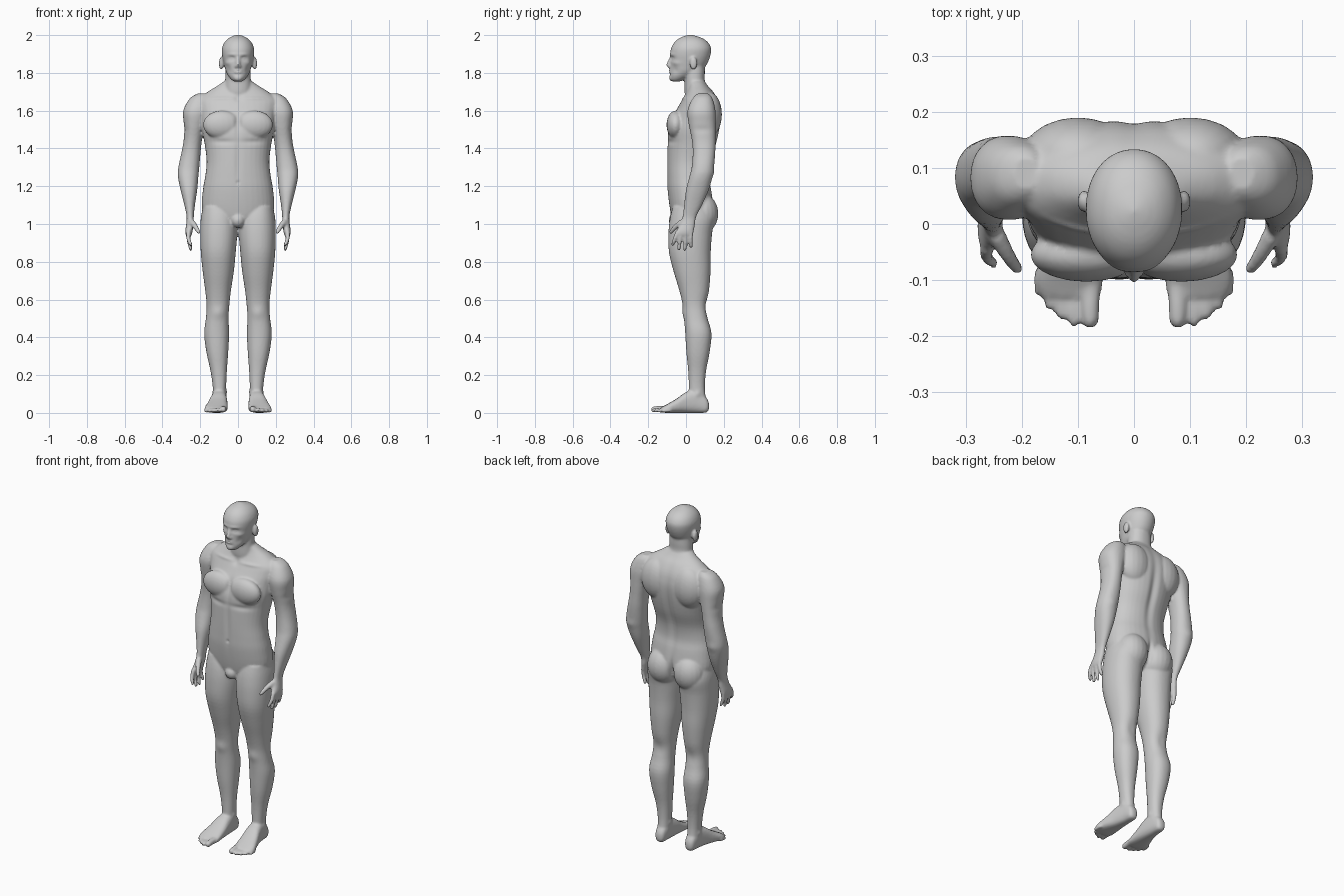
import bpy, bmesh, math
from mathutils import Vector

verts, faces = [], []


def skin_rings(rings):
    """Closed tube through equal rings of points"""
    base, n = len(verts), len(rings[0])
    for ring in rings:
        verts.extend(ring)
    for i in range(len(rings) - 1):
        a, b = base + i * n, base + (i + 1) * n
        for k in range(n):
            j = (k + 1) % n
            faces.append((a + k, a + j, b + j, b + k))
    last = base + (len(rings) - 1) * n
    faces.append(tuple(range(base + n - 1, base - 1, -1)))
    faces.append(tuple(range(last, last + n)))


def catmull(rows, steps):
    out = []
    for i in range(len(rows) - 1):
        p0, p1, p2 = rows[max(i - 1, 0)], rows[i], rows[i + 1]
        p3 = rows[min(i + 2, len(rows) - 1)]
        for s in range(steps):
            t = s / steps
            out.append([0.5 * (2 * b + (c - a) * t + (2 * a - 5 * b + 4 * c - d) * t * t
                               + (3 * b - a - 3 * c + d) * t ** 3)
                        for a, b, c, d in zip(p0, p1, p2, p3)])
    out.append(list(rows[-1]))
    return out


def loft(rows, axis='z', power=2.2, mirror=True, n=36):
    """rows: (position on axis, x low, x high, other low, other high)"""
    for side in ((1, -1) if mirror else (1,)):
        rings = []
        for t, x0, x1, b0, b1 in catmull(rows, 4):
            ring = []
            for k in range(n):
                a = 2 * math.pi * k / n
                c, s = math.cos(a), math.sin(a)
                c = math.copysign(abs(c) ** (2 / power), c)
                s = math.copysign(abs(s) ** (2 / power), s)
                x = side * ((x0 + x1) / 2 + (x1 - x0) / 2 * c)
                b = (b0 + b1) / 2 + (b1 - b0) / 2 * s
                ring.append((x, b, t) if axis == 'z' else (x, t, b))
            rings.append(ring)
        skin_rings(rings)


def blob(c, r):
    lat = [math.pi * (i + .3) / 12.6 for i in range(13)]
    rows = [(c[2] - r[2] * math.cos(a), c[0] - r[0] * math.sin(a), c[0] + r[0] * math.sin(a),
             c[1] - r[1] * math.sin(a), c[1] + r[1] * math.sin(a)) for a in lat]
    loft(rows, power=2, mirror=c[0] != 0, n=20)


def digit(path, r0, r1, n=12):
    """Finger or toe: round tapered tube with a domed tip"""
    for side in ((1, -1) if path[0][0] else (1,)):
        pts = [Vector((side * x, y, z)) for x, y, z in catmull(path, 4)]
        end = (pts[-1] - pts[-2]).normalized()
        tip, count = pts[-1], len(pts)
        radii = [r0 + (r1 - r0) * i / (count - 1) for i in range(count)]
        for a in (.5, .95, 1.35):
            pts.append(tip + end * r1 * math.sin(a))
            radii.append(r1 * math.cos(a))
        rings = []
        for i, (p, r) in enumerate(zip(pts, radii)):
            d = pts[min(i + 1, len(pts) - 1)] - pts[max(i - 1, 0)]
            u = d.cross(Vector((1, 0, 0))).normalized()
            w = d.cross(u).normalized()
            rings.append([tuple(p + u * (r * math.cos(2 * math.pi * k / n))
                                + w * (r * math.sin(2 * math.pi * k / n))) for k in range(n)])
        skin_rings(rings)


# torso: z, half width, front, back
torso = [(0.985, .07, -.04, .08), (1.02, .15, -.07, .125), (1.08, .19, -.085, .145),
         (1.18, .186, -.098, .135), (1.25, .174, -.1, .122), (1.33, .166, -.1, .13),
         (1.42, .176, -.098, .16), (1.5, .192, -.095, .178), (1.57, .2, -.07, .185),
         (1.62, .212, -.042, .18), (1.66, .21, -.02, .168), (1.70, .16, .002, .145),
         (1.73, .112, .012, .118), (1.755, .075, .01, .1)]
loft([(z, -w, w, f, b) for z, w, f, b in torso], mirror=False)
blob((.085, -.055, 1.525), (.1, .048, .075))     # chest muscles
blob((.085, .085, 1.055), (.092, .086, .105))    # buttocks
blob((.1, .12, 1.58), (.1, .07, .12))            # shoulder blades
blob((0, -.05, 1.02), (.04, .042, .04))          # groin

# neck
loft([(1.64, -.075, .075, .0, .12), (1.70, -.075, .075, -.008, .115),
      (1.76, -.068, .068, -.008, .1), (1.80, -.066, .066, -.01, .1),
      (1.85, -.062, .062, -.01, .1)], mirror=False)

# head
head = [(1.755, .022, -.075, -.03), (1.765, .036, -.083, -.005), (1.785, .052, -.086, .04),
        (1.81, .065, -.084, .08), (1.84, .073, -.083, .107), (1.87, .08, -.083, .122),
        (1.9, .085, -.084, .131), (1.93, .085, -.079, .133), (1.96, .073, -.063, .118),
        (1.982, .052, -.038, .09), (1.995, .028, -.008, .055), (2.002, .006, .018, .03)]
loft([(z, -w, w, f, b) for z, w, f, b in head], power=2.1, mirror=False)
digit([(0, -.078, 1.885), (0, -.087, 1.86), (0, -.094, 1.842)], .008, .011)   # nose
blob((.011, -.086, 1.834), (.009, .009, .008))
blob((0, -.08, 1.808), (.024, .012, .012))       # lips
blob((0, -.076, 1.773), (.024, .014, .016))      # chin
blob((.089, .04, 1.85), (.012, .02, .034))       # ears

# arms
loft([(1.69, .17, .215, .06, .12), (1.665, .15, .255, .035, .14), (1.60, .15, .29, .008, .156),
      (1.53, .172, .287, .014, .157), (1.45, .19, .287, .03, .156), (1.38, .198, .299, .036, .155),
      (1.30, .205, .316, .03, .148), (1.25, .21, .318, .018, .14), (1.18, .216, .304, 0, .12),
      (1.10, .228, .284, -.01, .085), (1.04, .234, .272, -.018, .055),
      (1.0, .234, .274, -.032, .048), (.965, .24, .279, -.05, .042),
      (.94, .245, .277, -.052, .036)])

# fingers and thumb
for y0, y1, z1 in ((-.043, -.07, .892), (-.018, -.038, .868), (.006, -.006, .866), (.028, .027, .882)):
    digit([(.262, y0, .96), (.262, (y0 + y1) / 2 - .003, .92), (.25, y1, z1)], .0125, .0095)
digit([(.245, -.02, 1.01), (.225, -.055, .985), (.208, -.08, .957)], .017, .0105)

# legs
loft([(1.09, .03, .185, -.07, .12), (1.03, .006, .197, -.085, .15), (.95, .004, .2, -.093, .138),
      (.85, .012, .197, -.09, .131), (.75, .022, .187, -.066, .13), (.65, .037, .174, -.036, .122),
      (.57, .046, .166, -.017, .108), (.50, .05, .17, -.01, .115), (.42, .047, .179, -.004, .135),
      (.32, .052, .167, .002, .125), (.22, .059, .145, .012, .106), (.13, .063, .133, .015, .1),
      (.06, .064, .132, .015, .108)])

# feet and toes
loft([(.122, .085, .11, .02, .05), (.108, .07, .125, .002, .08), (.06, .062, .134, 0, .125),
      (.0, .057, .147, 0, .11), (-.05, .055, .163, 0, .075), (-.1, .055, .177, 0, .046),
      (-.13, .06, .165, .002, .03)], axis='y', power=2.6)
for x0, x1, y1, r in ((.075, .078, -.17, .018), (.1, .107, -.172, .0125), (.121, .129, -.16, .012),
                      (.141, .15, -.143, .0115), (.16, .168, -.12, .011)):
    digit([(x0, -.08, r + .004), (x1, y1 + .03, r + .003), (x1, y1, r)], r, r * .9)

# fuse all parts into one skin
raw = bpy.data.meshes.new("body_parts")
raw.from_pydata(verts, [], faces)
body = bpy.data.objects.new("human_body", raw)
bpy.context.collection.objects.link(body)
bm = bmesh.new()
bm.from_mesh(raw)
bmesh.ops.recalc_face_normals(bm, faces=bm.faces)
bm.to_mesh(raw)
bm.free()
remesh = body.modifiers.new("fuse", 'REMESH')
remesh.mode = 'VOXEL'
remesh.voxel_size = .0065
soft = body.modifiers.new("soften", 'SMOOTH')
soft.factor = .5
soft.iterations = 4
deps = bpy.context.evaluated_depsgraph_get()
skin = bpy.data.meshes.new_from_object(body.evaluated_get(deps))
body.modifiers.clear()
body.data = skin

# sculpted details: centre, radii, push along the surface normal (mirrored)
face = [(.034, -.082, 1.877, .017, .03, .011, -.011), (.034, -.08, 1.876, .01, .03, .006, .006),
        (.03, -.085, 1.897, .03, .03, .007, .004), (0, -.09, 1.808, .022, .03, .003, -.005),
        (0, -.088, 1.793, .02, .03, .005, -.003), (.055, -.055, 1.852, .018, .03, .012, .004),
        (.05, -.06, 1.815, .015, .03, .018, -.004)]
trunk = [(0, -.1, 1.33, .014, .05, .13, -.006), (0, -.1, 1.53, .014, .05, .06, -.008),
         (.09, -.1, 1.435, .07, .05, .014, -.006), (0, .17, 1.4, .022, .08, .22, -.012),
         (0, .16, 1.05, .012, .08, .06, -.022), (0, -.02, 1.665, .018, .05, .018, -.007),
         (.09, -.02, 1.665, .06, .05, .008, .004), (0, -.1, 1.22, .007, .03, .008, -.006)]
limbs = [(.105, -.015, .53, .03, .03, .03, .006), (.105, .11, .56, .03, .04, .04, -.005),
         (.133, .06, .1, .012, .014, .015, .005), (.062, .055, .11, .012, .014, .015, .005),
         (.29, .085, 1.5, .03, .06, .02, -.004), (.27, .15, 1.27, .03, .03, .025, .004)]
bm = bmesh.new()
bm.from_mesh(skin)
bm.normal_update()
for v in bm.verts:
    x, y, z = abs(v.co.x), v.co.y, v.co.z
    push = 0
    for cx, cy, cz, rx, ry, rz, amount in face + trunk + limbs:
        dz = (z - cz) / rz
        if -2.3 < dz < 2.3:
            d = dz * dz + ((x - cx) / rx) ** 2 + ((y - cy) / ry) ** 2
            if d < 6:
                push += amount * math.exp(-d)
    v.co += v.normal * push
    v.co.z = max(v.co.z, 0)
for f in bm.faces:
    f.smooth = True
bm.to_mesh(skin)
bm.free()
